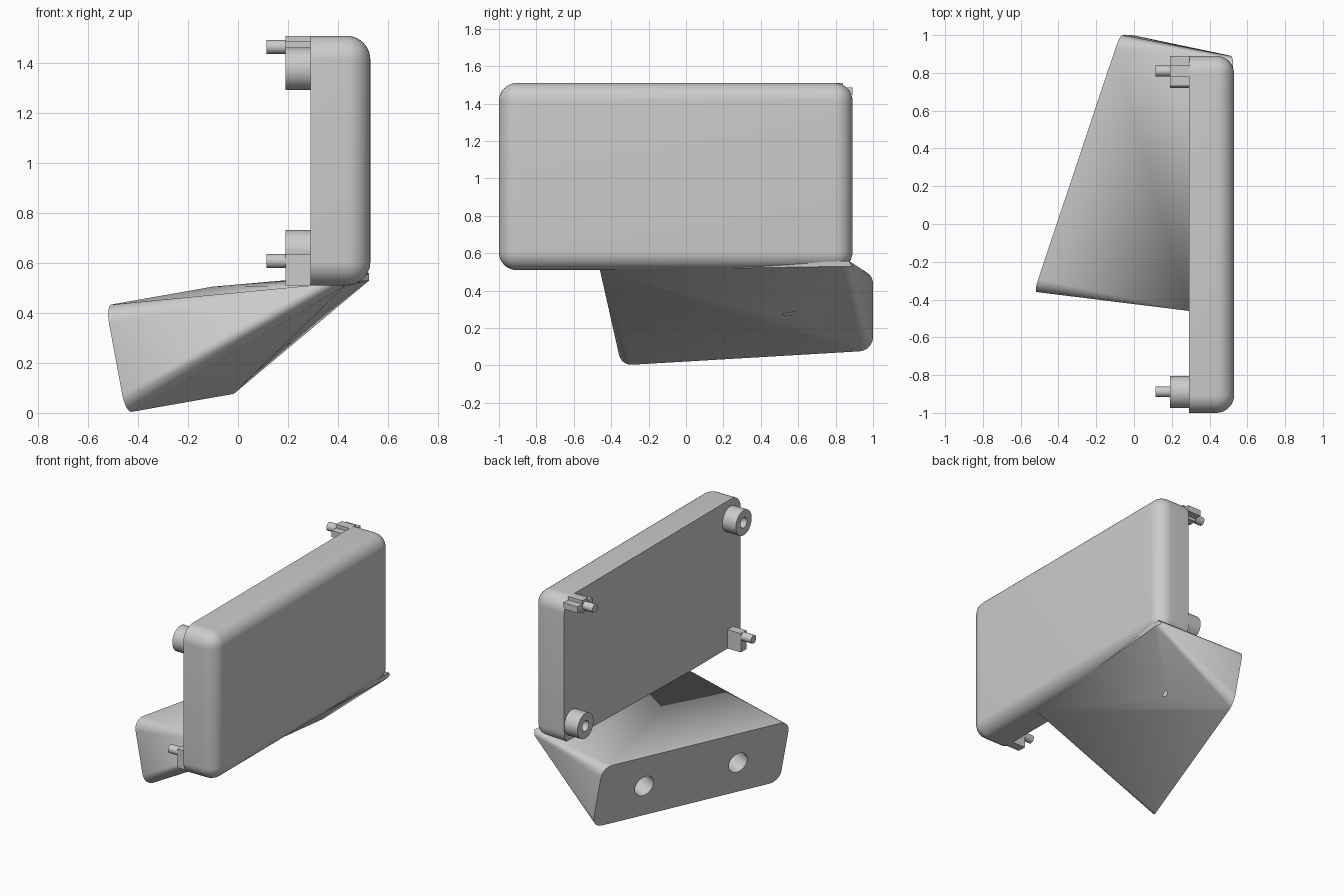
import bpy, bmesh, math
from mathutils import Vector, Matrix

if "Cube" in bpy.data.objects:
    bpy.data.objects.remove(bpy.data.objects["Cube"])

grey = bpy.data.materials.new("light grey plastic")
grey.use_nodes = True
colour = (0.6, 0.6, 0.6, 1)
grey.diffuse_color = colour
grey.node_tree.nodes["Principled BSDF"].inputs["Base Color"].default_value = colour


def finish(bm, name, smooth=True):
    bmesh.ops.recalc_face_normals(bm, faces=bm.faces)
    mesh = bpy.data.meshes.new(name)
    bm.to_mesh(mesh)
    bm.free()
    mesh.materials.append(grey)
    obj = bpy.data.objects.new(name, mesh)
    bpy.context.collection.objects.link(obj)
    if smooth:
        shade(obj)
    return obj


def activate(obj):
    bpy.ops.object.select_all(action='DESELECT')
    obj.select_set(True)
    bpy.context.view_layer.objects.active = obj


def shade(obj):
    activate(obj)
    bpy.ops.object.shade_smooth_by_angle(angle=math.radians(30))


def add_box(bm, low, high):
    low, high = Vector(low), Vector(high)
    matrix = Matrix.Translation((low + high) / 2) @ Matrix.Diagonal((*(high - low), 1))
    return bmesh.ops.create_cube(bm, size=1, matrix=matrix)


def add_rod(bm, start, end, radius, sides=32):
    start, end = Vector(start), Vector(end)
    turn = (end - start).to_track_quat('Z', 'Y').to_matrix().to_4x4()
    bmesh.ops.create_cone(bm, cap_ends=True, segments=sides, radius1=radius, radius2=radius,
                          depth=(end - start).length,
                          matrix=Matrix.Translation((start + end) / 2) @ turn)


def cut(obj, rods):
    # Drill round holes and discard the drill
    bm = bmesh.new()
    for rod in rods:
        add_rod(bm, *rod)
    drill = finish(bm, "drill", False)
    drill.hide_render = True
    mod = obj.modifiers.new("holes", 'BOOLEAN')
    mod.operation, mod.solver, mod.object = 'DIFFERENCE', 'EXACT', drill
    activate(obj)
    bpy.ops.object.modifier_apply(modifier=mod.name)
    bpy.data.objects.remove(drill)
    shade(obj)


# Housing: flat inner side, rounded outer rim and corners
bm = bmesh.new()
add_box(bm, (0.29, -1, 0.51), (0.53, 0.89, 1.51))
rim = [e for e in bm.edges if max(v.co.x for v in e.verts) > 0.5
       and not (abs(e.verts[0].co.x - e.verts[1].co.x) < 0.01 and e.verts[0].co.x < 0.4)]
bmesh.ops.bevel(bm, geom=rim, offset=0.095, segments=10, profile=0.5, affect='EDGES')
finish(bm, "housing")

# Foot: hull from a tilted rounded mounting face to the lower edge of the housing
origin = Vector((-0.45, -0.36, 0))
along = Vector((0.455, 1.36, 0.08))
up = Vector((-0.08, 0, 0.43))
length, height, radius = along.length, up.length, 0.075
along_dir, up_dir = along.normalized(), up.normalized()
bm = bmesh.new()
for side_u in (-1, 1):
    for side_v in (-1, 1):
        for i in range(9):
            a = math.pi / 2 * i / 8
            u = length / 2 + side_u * (length / 2 - radius + radius * math.cos(a))
            v = height / 2 + side_v * (height / 2 - radius + radius * math.sin(a))
            bm.verts.new(origin + along_dir * u + up_dir * v)
for point in ((0.29, -0.46, 0.51), (0.29, 0.88, 0.51), (0.43, -0.46, 0.51),
              (0.525, 0.84, 0.53), (0.525, 0.87, 0.56), (0.515, 0.89, 0.53)):
    bm.verts.new(point)
bmesh.ops.convex_hull(bm, input=bm.verts[:])
bmesh.ops.dissolve_limit(bm, angle_limit=0.01, verts=bm.verts[:], edges=bm.edges[:])
foot = finish(bm, "foot")
inward = along_dir.cross(up_dir).normalized()
drills = []
for t in (0.25, 0.75):
    centre = origin + along * t + up / 2
    drills.append((centre - inward * 0.1, centre + inward * 0.37, 0.07))
cut(foot, drills)

# Socket bosses at opposite corners
for name, y, z in (("upper_socket", -0.89, 1.378), ("lower_socket", 0.805, 0.648)):
    bm = bmesh.new()
    add_rod(bm, (0.19, y, z), (0.295, y, z), 0.085, 40)
    boss = finish(bm, name)
    cut(boss, [((0.1, y, z), (0.288, y, z), 0.035)])

# Locating pins on ribbed supports at the other corners
for name, y, z in (("upper_pin", 0.81, 1.466), ("lower_pin", -0.888, 0.608)):
    bm = bmesh.new()
    add_rod(bm, (0.115, y, z), (0.2, y, z), 0.028, 24)
    finish(bm, name)
for name, low, high in (
        ("upper_pin_rib", (0.19, 0.73, 1.445), (0.295, 0.89, 1.487)),
        ("upper_pin_web", (0.19, 0.78, 1.425), (0.295, 0.84, 1.51)),
        ("lower_pin_web", (0.19, -0.92, 0.51), (0.295, -0.86, 0.637))):
    bm = bmesh.new()
    add_box(bm, low, high)
    finish(bm, name, False)
